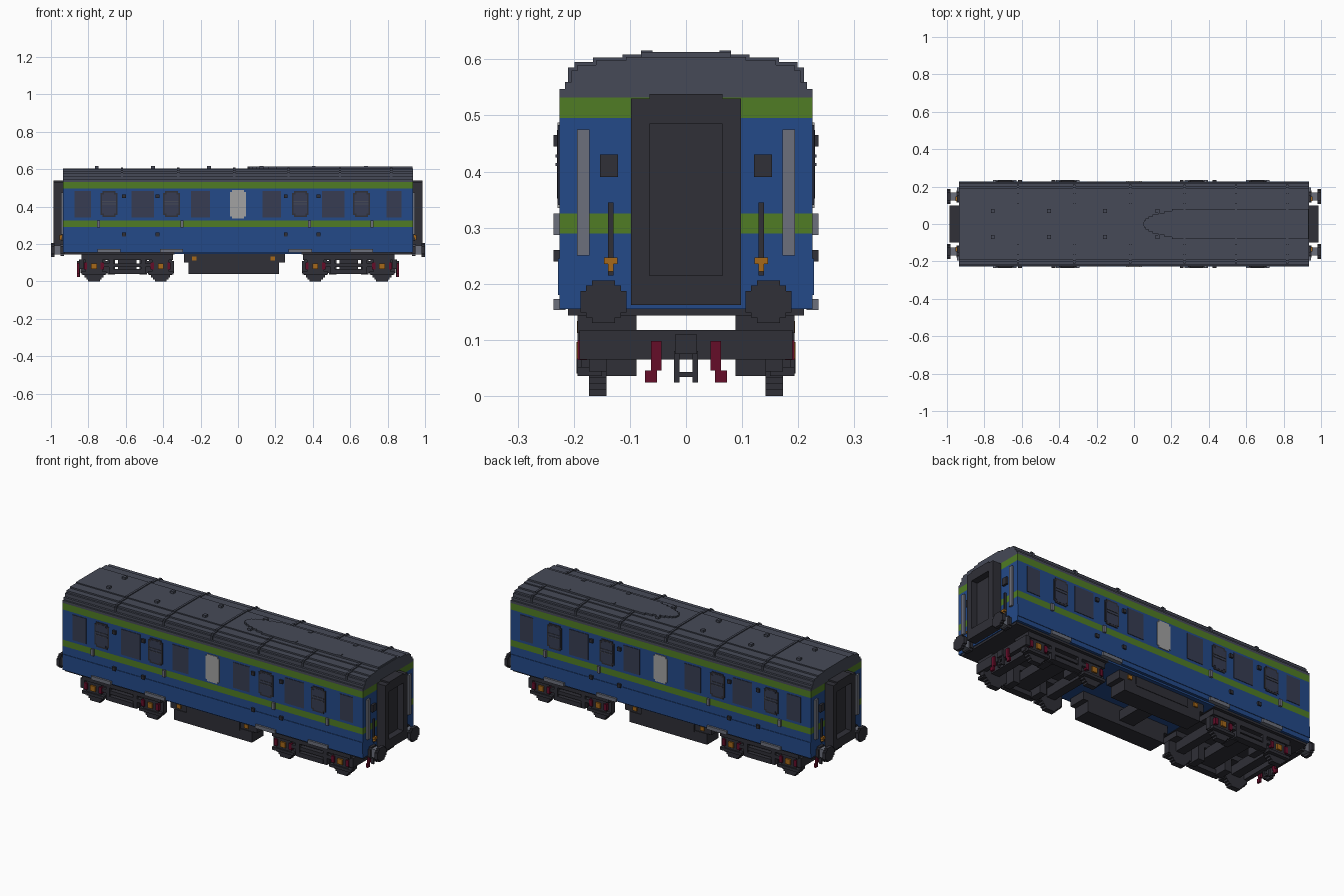
import bpy, bmesh, math

if "Cube" in bpy.data.objects:
    bpy.data.objects.remove(bpy.data.objects["Cube"])

COLOURS = {
    "blue": (.017, .067, .25), "green": (.08, .20, .018), "roof_grey": (.061, .068, .095),
    "charcoal": (.029, .029, .038), "glass": (.038, .046, .085), "pale_glass": (.36, .36, .36),
    "light_grey": (.15, .16, .20), "gold": (.38, .14, .01), "dark_red": (.13, .004, .022),
}
MATS = {}
for title, rgb in COLOURS.items():
    m = bpy.data.materials.new(title)
    m.use_nodes = True
    m.diffuse_color = (*rgb, 1)
    m.node_tree.nodes["Principled BSDF"].inputs["Base Color"].default_value = (*rgb, 1)
    MATS[title] = m

STEP = .0103
parts = {}


def mesh_for(name, colour):
    return parts.setdefault(name, (bmesh.new(), colour))[0]


def signs(mirror):
    return [(sx, sy) for sx in ((1, -1) if "x" in mirror else (1,))
            for sy in ((1, -1) if "y" in mirror else (1,))]


def prism(name, colour, outline, axis, lo, hi, mirror=""):
    """Extrude a flat outline along x or y, repeated by mirroring."""
    bm = mesh_for(name, colour)
    for sx, sy in signs(mirror):
        rings = []
        for d in (lo, hi):
            pts = [(d, a, b) if axis == "x" else (a, d, b) for a, b in outline]
            rings.append([bm.verts.new((x * sx, y * sy, z)) for x, y, z in pts])
        bm.faces.new(rings[0])
        bm.faces.new(rings[1])
        n = len(outline)
        for i in range(n):
            j = (i + 1) % n
            bm.faces.new((rings[0][i], rings[0][j], rings[1][j], rings[1][i]))


def box(name, colour, x, y, z, mirror=""):
    outline = [(x[0], z[0]), (x[1], z[0]), (x[1], z[1]), (x[0], z[1])]
    prism(name, colour, outline, "y", y[0], y[1], mirror)


def stepped(levels, bottom, centre=0):
    """Symmetric stair outline from (half width, top height) levels."""
    right, z = [], bottom
    for half, top in levels:
        right += [(half, z), (half, top)]
        z = top
    return [(centre + a, b) for a, b in right] + [(centre - a, b) for a, b in reversed(right)]


def disc(radius, centre, height):
    """Blocky circle outline."""
    rows = round(radius / STEP)
    levels = []
    for i in range(-rows, rows):
        mid = (i + .5) / rows
        half = max(2, round(rows * math.sqrt(1 - mid * mid))) * STEP
        levels.append((half, height + (i + 1) * radius / rows))
    return stepped(levels, height - radius, centre)


def window(name, colour, x, half, lo, hi, y0, y1, corner=STEP):
    levels = [(half - corner, lo + corner), (half, hi - corner), (half - corner, hi)]
    prism(name, colour, stepped(levels, lo, x), "y", y0, y1, "y")


# Body shell with painted bands
END, SIDE = .935, .225
for name, colour, lo, hi in (("body_lower", "blue", .155, .29), ("waist_stripe", "green", .29, .325),
                             ("body_upper", "blue", .325, .495), ("top_stripe", "green", .495, .532)):
    box(name, colour, (-END, END), (-SIDE, SIDE), (lo, hi))
box("floor_middle", "blue", (-.34, .34), (-.21, .21), (.145, .156))
box("floor_end", "charcoal", (.34, .93), (-.21, .21), (.143, .156), "x")
box("body_ledge", "blue", (-END, END), (SIDE, SIDE + .003), (.18, .245), "y")

# Roof with ribs, raised panel and small vents
roof = [(.225, .547), (.216, .56), (.204, .58), (.193, .59), (.16, .598), (.107, .604)]
prism("roof", "roof_grey", stepped(roof, .532), "x", -END, END)
rib = [(w + .006, h + .005) for w, h in roof[2:]]
for x in (-.62, -.32, -.02, .27, .545, .82):
    prism("roof_ribs", "roof_grey", stepped(rib, .555), "x", x - .006, x + .006)
curve = [(.05 + .2 * (t / 8) ** 2, .08 * t / 8) for t in range(9)]
for (x0, w0), (x1, w1) in zip(curve, curve[1:]):
    box("roof_panel", "roof_grey", (x0, x1), (-w1, w1), (.6, .613))
box("roof_panel", "roof_grey", (.25, .932), (-.08, .08), (.6, .613))
for x in (-.755, -.455, -.155, .125, .405, .685):
    box("roof_vents", "roof_grey", (x - .01, x + .01), (.06, .08), (.6, .616), "y")

# Side windows
for x, half in ((-.83, .043), (-.51, .06), (-.2, .05), (.18, .05), (.51, .06), (.835, .04)):
    box("side_windows", "glass", (x - half, x + half), (SIDE, SIDE + .003), (.34, .483), "y")
window("pale_window", "pale_glass", 0, .043, .335, .487, SIDE, SIDE + .004)
DOORS = (-.69, -.355, .333, .66)
for x in DOORS:
    window("door_window_frames", "charcoal", x, .045, .343, .483, SIDE, SIDE + .004)
    window("door_window_panes", "glass", x, .037, .352, .474, SIDE, SIDE + .005)
    for z in (.41, .425):
        box("door_window_bars", "roof_grey", (x - .037, x + .037), (SIDE, SIDE + .008), (z, z + .005), "y")
    box("door_steps", "light_grey", (x - .062, x + .062), (SIDE - .01, SIDE + .011), (.153, .173), "y")

# Door handles, hinges and lugs
for x in (-.745, -.3, .382, .717):
    box("door_handles", "light_grey", (x - .008, x + .008), (SIDE, SIDE + .011), (.287, .325), "y")
for x in (-.61, -.43, .255, .43):
    for z in (.455, .25):
        box("side_lugs", "charcoal", (x - .01, x + .01), (SIDE, SIDE + .011), (z - .01, z + .01), "y")

# End gangways with recessed doors
box("gangway_sides", "charcoal", (END, .987), (.065, .098), (.162, .53), "xy")
box("gangway_top", "charcoal", (END, .987), (-.065, .065), (.485, .538), "x")
box("gangway_sill", "charcoal", (END, .987), (-.065, .065), (.162, .215), "x")
box("gangway_door", "charcoal", (END, .95), (-.065, .065), (.215, .485), "x")

# End fittings
box("end_handrails", "light_grey", (END, .946), (.172, .194), (.25, .475), "xy")
box("end_lamps", "charcoal", (END, .947), (.121, .153), (.39, .43), "xy")
box("end_pipes", "charcoal", (END, .945), (.129, .139), (.215, .345), "xy")
box("end_pipe_taps", "gold", (.94, .955), (.122, .146), (.235, .247), "xy")
box("end_pipe_taps", "gold", (.94, .955), (.129, .139), (.222, .235), "xy")

# Buffers
prism("buffer_shafts", "light_grey", disc(.024, .147, .168), "x", .93, .982, "xy")
prism("buffer_collars", "charcoal", disc(.032, .147, .168), "x", .93, .95, "xy")
prism("buffer_heads", "charcoal", disc(.038, .147, .168), "x", .982, 1, "xy")

# Bogies
MID, GAUGE = .592, .178
for s in (-1, 1):
    ax = MID + s * GAUGE
    prism("wheels", "charcoal", disc(.076, ax, .076), "y", .142, .173, "xy")
    box("axles", "charcoal", (ax - .025, ax + .025), (-.145, .145), (.065, .118), "x")
    box("axle_guards", "charcoal", (ax - .045, ax + .045), (.15, .186), (.036, .145), "xy")
    box("axle_boxes", "gold", (ax - .015, ax + .015), (.18, .195), (.066, .096), "xy")
    for d in (-.045, .045):
        box("axle_springs", "dark_red", (ax + d - .009, ax + d + .009), (.176, .193), (.064, .1), "xy")
    box("axle_feet", "charcoal", (ax - .068, ax + .068), (.15, .193), (.036, .052), "xy")
    box("brake_blocks", "charcoal", (MID + s * .085 - .02, MID + s * .085 + .02), (.088, .165), (.036, .12), "xy")
    box("bogie_posts", "charcoal", (MID + s * .085 - .012, MID + s * .085 + .012), (.16, .193), (.04, .145), "xy")
box("bogie_top_beams", "charcoal", (MID - .245, MID + .245), (.088, .193), (.113, .146), "xy")
box("bogie_middle_beams", "charcoal", (MID - .14, MID + .14), (.165, .19), (.076, .096), "xy")
box("bogie_low_beams", "charcoal", (MID - .075, MID + .075), (.155, .195), (.04, .066), "xy")
box("bogie_transoms", "charcoal", (MID - .05, MID + .05), (-.16, .16), (.065, .118), "x")
box("bogie_headstocks", "charcoal", (.825, .85), (-.19, .19), (.065, .118), "x")

# Couplings and brake hoses
box("couplings", "charcoal", (.84, .862), (-.02, .02), (.075, .11), "x")
box("coupling_links", "charcoal", (.845, .858), (.012, .021), (.024, .08), "xy")
box("coupling_links", "charcoal", (.845, .858), (-.02, .02), (.034, .043), "x")
box("brake_hoses", "dark_red", (.848, .86), (.044, .062), (.045, .098), "xy")
box("brake_hoses", "dark_red", (.848, .86), (.052, .073), (.024, .045), "xy")

# Equipment boxes under the middle
box("underframe_rails", "charcoal", (-.29, .25), (.088, .186), (.1, .146), "y")
box("underframe_boxes", "charcoal", (-.265, .22), (.088, .19), (.04, .1), "y")
box("underframe_panels", "charcoal", (-.185, .145), (.186, .193), (.09, .142), "y")
box("underframe_crossbeam", "charcoal", (-.07, .02), (-.09, .09), (.065, .118))
for x in (-.235, .185):
    box("underframe_valves", "gold", (x - .012, x + .012), (.184, .194), (.112, .134), "y")

# Turn every collected part into an object
for name, (bm, colour) in parts.items():
    bmesh.ops.remove_doubles(bm, verts=[], dist=.0001)
    bmesh.ops.recalc_face_normals(bm, faces=bm.faces)
    me = bpy.data.meshes.new(name)
    bm.to_mesh(me)
    bm.free()
    me.materials.append(MATS[colour])
    bpy.context.collection.objects.link(bpy.data.objects.new(name, me))
